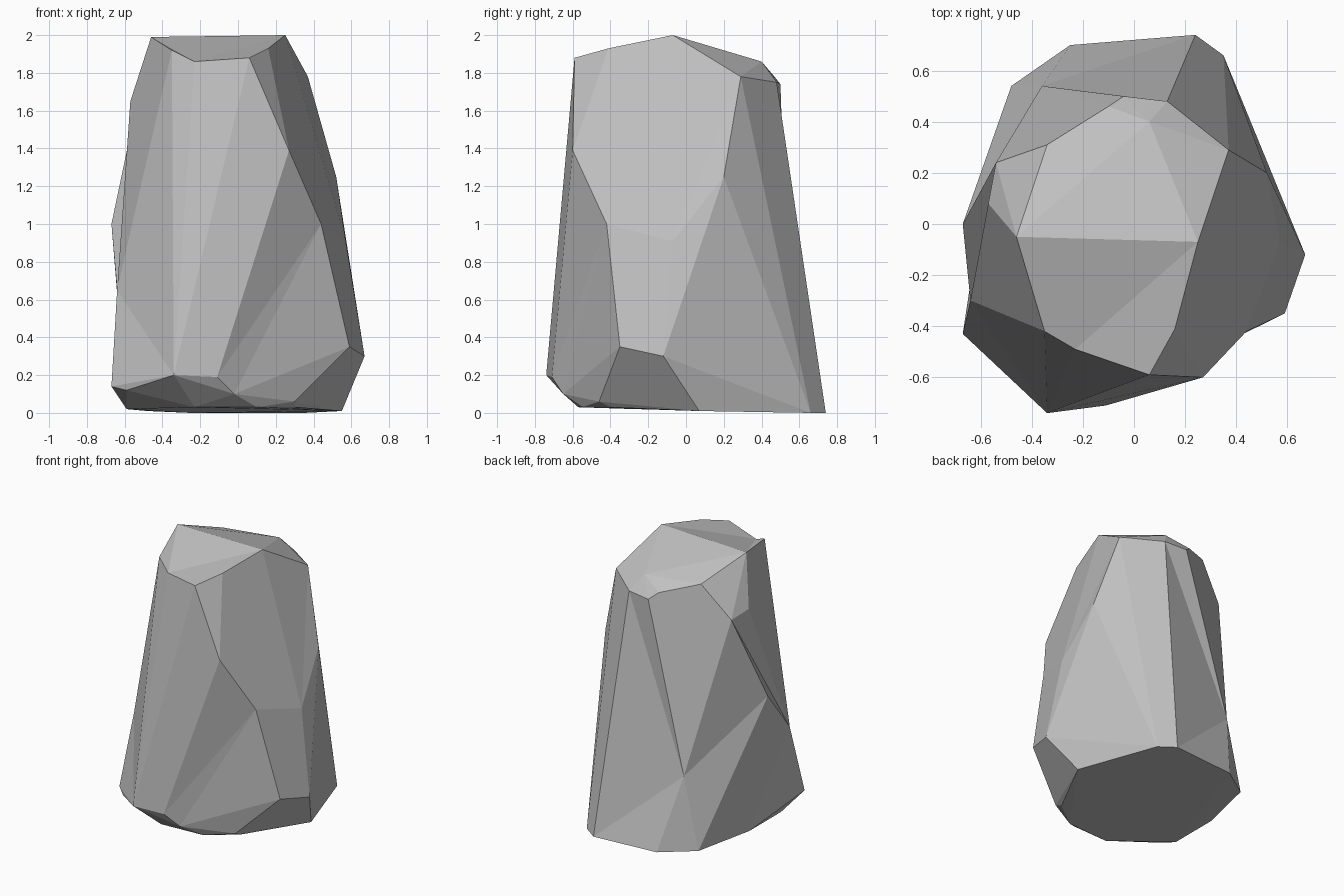
import bpy
import bmesh
import math
from mathutils import Vector

# Remove the default cube only
default_cube = bpy.data.objects.get("Cube")
if default_cube:
    bpy.data.objects.remove(default_cube, do_unlink=True)


def flat_material(name, colour):
    """One plain colour for viewport and render."""
    material = bpy.data.materials.new(name)
    material.use_nodes = True
    material.diffuse_color = colour
    shader = material.node_tree.nodes["Principled BSDF"]
    shader.inputs["Base Color"].default_value = colour
    shader.inputs["Roughness"].default_value = 0.9
    return material


def faceted_stone(name, corner_groups, dents, material):
    """Wrap the corners in facets, press the dents in, merge coplanar facets."""
    bm = bmesh.new()
    for corners in corner_groups:
        for corner in corners:
            bm.verts.new(corner)
    # Dent corners start pushed outward so the wrapping picks them up
    pressed = [(bm.verts.new(Vector(corner) + Vector(push)), corner)
               for corner, push in dents]
    hull = bmesh.ops.convex_hull(bm, input=bm.verts[:])
    for vert, corner in pressed:
        vert.co = corner
    unused = {v for key in ("geom_interior", "geom_unused") for v in hull[key]
              if isinstance(v, bmesh.types.BMVert)}
    bmesh.ops.delete(bm, geom=list(unused), context='VERTS')
    bmesh.ops.dissolve_limit(bm, angle_limit=math.radians(2),
                             verts=bm.verts[:], edges=bm.edges[:])
    bmesh.ops.recalc_face_normals(bm, faces=bm.faces[:])
    mesh = bpy.data.meshes.new(name)
    bm.to_mesh(mesh)
    bm.free()
    mesh.materials.append(material)
    stone = bpy.data.objects.new(name, mesh)
    bpy.context.scene.collection.objects.link(stone)
    return stone


# Crown: a ridge across the top with sloping front and back facets
crown_ridge = [(.25, -.07, 2), (-.46, -.05, 1.99)]
crown_front = [(-.35, -.42, 1.92), (.06, -.59, 1.88), (.16, -.41, 1.93)]
crown_back = [(.37, .29, 1.78), (.13, .48, 1.75), (.06, .4, 1.86),
              (-.04, .5, 1.74), (-.1, .46, 1.79), (-.34, .31, 1.86)]

# Side corners, from the shoulders down to the widest part
left_side = [(.27, -.6, 1.39), (.52, .2, 1.25), (.59, -.35, .35),
             (.67, -.12, .3)]
right_side = [(-.57, .08, 1.65), (-.67, 0, 1)]

# Hollow corners, each with the outward push used while wrapping
dents = [((-.23, -.49, 1.86), (0, -.04, .06)),    # front brow
         ((.44, -.42, 1), (.05, -.1, 0)),         # left front waist
         ((.57, -.07, .91), (.05, 0, 0)),         # left waist
         ((-.64, -.3, .65), (-.08, 0, 0)),        # right waist
         ((-.54, .24, 1.62), (-.04, .04, 0)),     # right back shoulder
         ((-.36, .54, .53), (-.06, .25, 0))]      # back hollow

# Chipped rim around the front of the foot
front_rim = [(-.67, -.43, .14), (-.59, -.5, .12), (-.34, -.74, .2),
             (-.11, -.71, .19), (-.02, -.65, .1), (.3, -.46, .06)]

# Slightly tilted underside
underside = [(.24, .74, 0), (.35, .66, 0), (.55, .07, .01), (.3, -.4, .03),
             (.1, -.55, .03), (-.23, -.57, .03), (-.59, -.27, .02),
             (-.59, .1, .02), (-.48, .54, .01), (-.25, .7, 0)]

stone_grey = flat_material("stone grey", (.53, .53, .53, 1))
faceted_stone("boulder", [crown_ridge, crown_front, crown_back, left_side,
                          right_side, front_rim, underside],
              dents, stone_grey)
